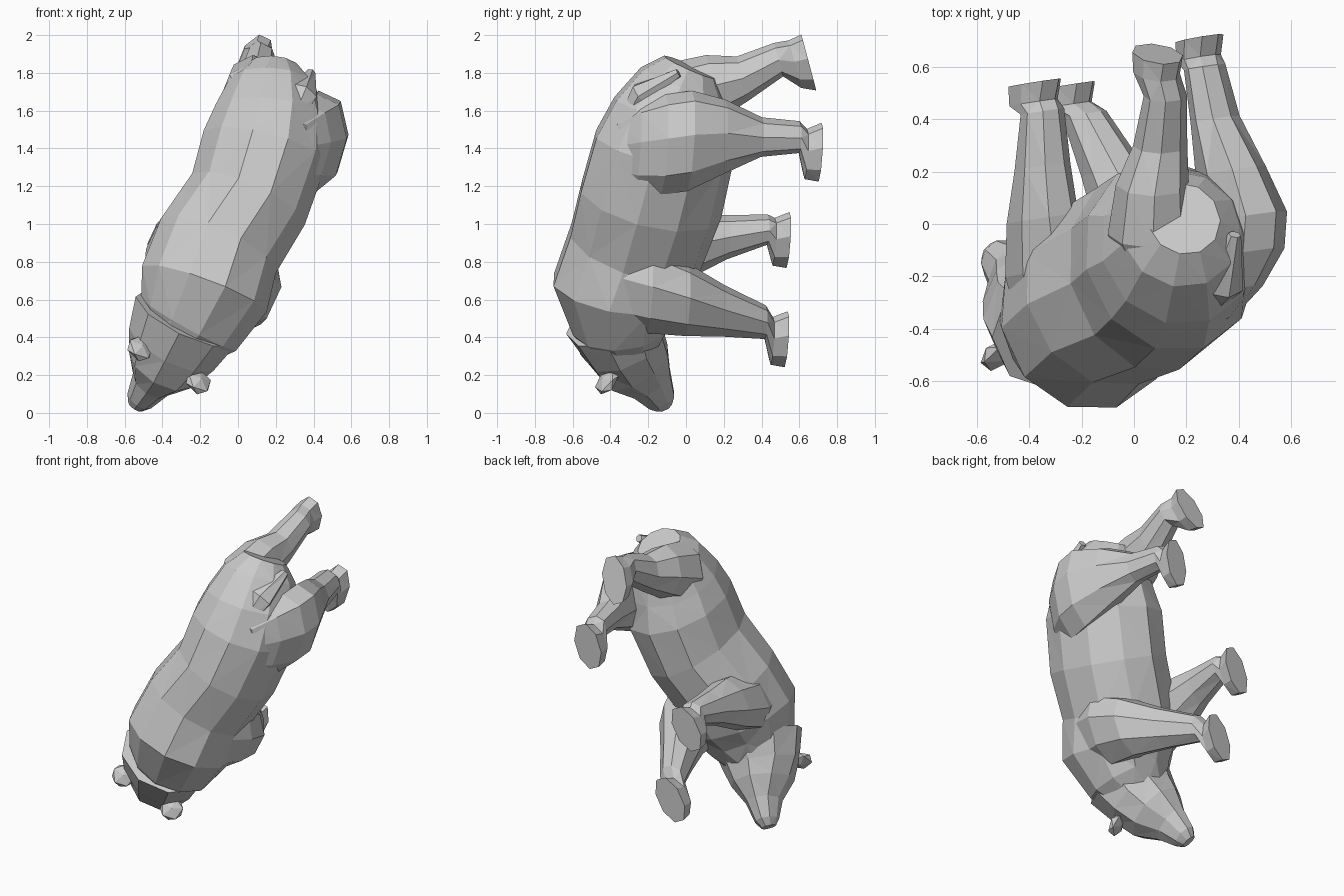
import bpy, bmesh, math
from mathutils import Vector, Matrix

SIDE = Vector((0.89, 0.12, -0.42))      # across the animal
FORWARD = Vector((-0.42, -0.08, -0.9))  # tail to head


def loft(name, rings, sides, side=SIDE, along=None):
    """Skin elliptical rings (x, y, z, half width, half depth); along fixes the depth axis."""
    bm = bmesh.new()
    pts = [Vector(r[:3]) for r in rings]
    loops = []
    for i, r in enumerate(rings):
        t = (pts[min(i + 1, len(pts) - 1)] - pts[max(i - 1, 0)]).normalized()
        if along is None:
            u = (side - t * side.dot(t)).normalized()
            v = t.cross(u)
        else:
            u, v = side.normalized(), along.normalized()
        loop = []
        for k in range(sides):
            a = 2 * math.pi * (k + 0.5) / sides
            loop.append(bm.verts.new(pts[i] + u * r[3] * math.cos(a) + v * r[4] * math.sin(a)))
        loops.append(loop)
    for a, b in zip(loops, loops[1:]):
        for k in range(sides):
            j = (k + 1) % sides
            bm.faces.new((a[k], a[j], b[j], b[k]))
    bm.faces.new(loops[0])
    bm.faces.new(loops[-1])
    bmesh.ops.recalc_face_normals(bm, faces=bm.faces)
    bmesh.ops.triangulate(bm, faces=[f for f in bm.faces if len(f.verts) == 4])
    me = bpy.data.meshes.new(name)
    bm.to_mesh(me)
    bm.free()
    ob = bpy.data.objects.new(name, me)
    bpy.context.collection.objects.link(ob)
    return ob


def leg(name, rings, foot, fwd=FORWARD):
    """Tapering leg ending in a flat foot whose sole is longer than the ankle."""
    f = Vector(foot)
    top = f + Vector((0, -0.075, 0)) + fwd * 0.01
    rings = rings + [(*top, 0.085, 0.135), (*f, 0.09, 0.16)]
    return loft(name, rings, 8, along=fwd)


def ear(name, loc, normal):
    """Small flattened round ear."""
    bm = bmesh.new()
    rot = Vector(normal).to_track_quat('Z', 'Y').to_matrix().to_4x4()
    m = Matrix.Translation(loc) @ rot @ Matrix.Diagonal((0.08, 0.08, 0.035, 1))
    bmesh.ops.create_icosphere(bm, subdivisions=1, radius=1, matrix=m)
    me = bpy.data.meshes.new(name)
    bm.to_mesh(me)
    bm.free()
    bpy.context.collection.objects.link(bpy.data.objects.new(name, me))


# Torso, from rump to neck
loft("torso", [
    (0.19, 0.02, 1.83, 0.14, 0.15),
    (0.18, -0.02, 1.74, 0.23, 0.24),
    (0.17, -0.08, 1.58, 0.30, 0.32),
    (0.14, -0.12, 1.40, 0.34, 0.38),
    (0.05, -0.19, 1.12, 0.33, 0.39),
    (-0.11, -0.27, 0.87, 0.34, 0.37),
    (-0.18, -0.35, 0.65, 0.355, 0.37),
    (-0.26, -0.34, 0.47, 0.29, 0.27),
    (-0.33, -0.32, 0.38, 0.20, 0.20)], 11)

# Head and muzzle
loft("head", [
    (-0.27, -0.38, 0.50, 0.30, 0.27),
    (-0.345, -0.32, 0.35, 0.255, 0.225),
    (-0.40, -0.26, 0.25, 0.20, 0.20),
    (-0.46, -0.19, 0.16, 0.11, 0.13),
    (-0.52, -0.135, 0.07, 0.075, 0.085),
    (-0.545, -0.12, 0.035, 0.045, 0.05)], 9, side=Vector((0.86, 0.2, -0.45)))

ear("right_ear", (-0.21, -0.42, 0.165), (-0.5, 0.7, -0.5))
ear("left_ear", (-0.52, -0.50, 0.34), (-0.5, 0.7, -0.5))

# Tail
loft("tail", [
    (0.29, -0.30, 1.57, 0.06, 0.05),
    (0.34, -0.24, 1.69, 0.085, 0.06),
    (0.385, -0.04, 1.80, 0.025, 0.025)], 6)

# Hind legs
leg("left_hind_leg", [
    (0.10, -0.25, 1.57, 0.10, 0.15),
    (0.06, -0.04, 1.66, 0.16, 0.20),
    (0.07, 0.15, 1.73, 0.14, 0.17),
    (0.10, 0.30, 1.77, 0.105, 0.12),
    (0.12, 0.49, 1.87, 0.085, 0.09)],
    (0.09, 0.65, 1.855), Vector((-0.36, 0.24, -0.9)))
leg("right_hind_leg", [
    (0.28, -0.38, 1.38, 0.09, 0.18),
    (0.35, -0.26, 1.40, 0.14, 0.24),
    (0.405, -0.12, 1.42, 0.17, 0.27),
    (0.415, 0.02, 1.44, 0.17, 0.27),
    (0.37, 0.20, 1.46, 0.135, 0.20),
    (0.31, 0.40, 1.46, 0.10, 0.10),
    (0.27, 0.60, 1.46, 0.085, 0.08)],
    (0.25, 0.71, 1.38), Vector((-0.28, -0.08, -0.95)))

# Front legs
leg("left_front_leg", [
    (-0.28, -0.40, 0.80, 0.14, 0.19),
    (-0.33, -0.18, 0.82, 0.155, 0.21),
    (-0.35, 0.02, 0.88, 0.13, 0.18),
    (-0.35, 0.22, 0.93, 0.105, 0.12),
    (-0.35, 0.43, 0.97, 0.085, 0.08)],
    (-0.38, 0.54, 0.915))
leg("right_front_leg", [
    (-0.05, -0.48, 0.69, 0.13, 0.22),
    (0.01, -0.36, 0.69, 0.17, 0.25),
    (0.05, -0.20, 0.65, 0.17, 0.24),
    (0.02, 0.00, 0.60, 0.16, 0.20),
    (-0.08, 0.20, 0.54, 0.12, 0.14),
    (-0.19, 0.42, 0.48, 0.085, 0.09)],
    (-0.25, 0.53, 0.39))
